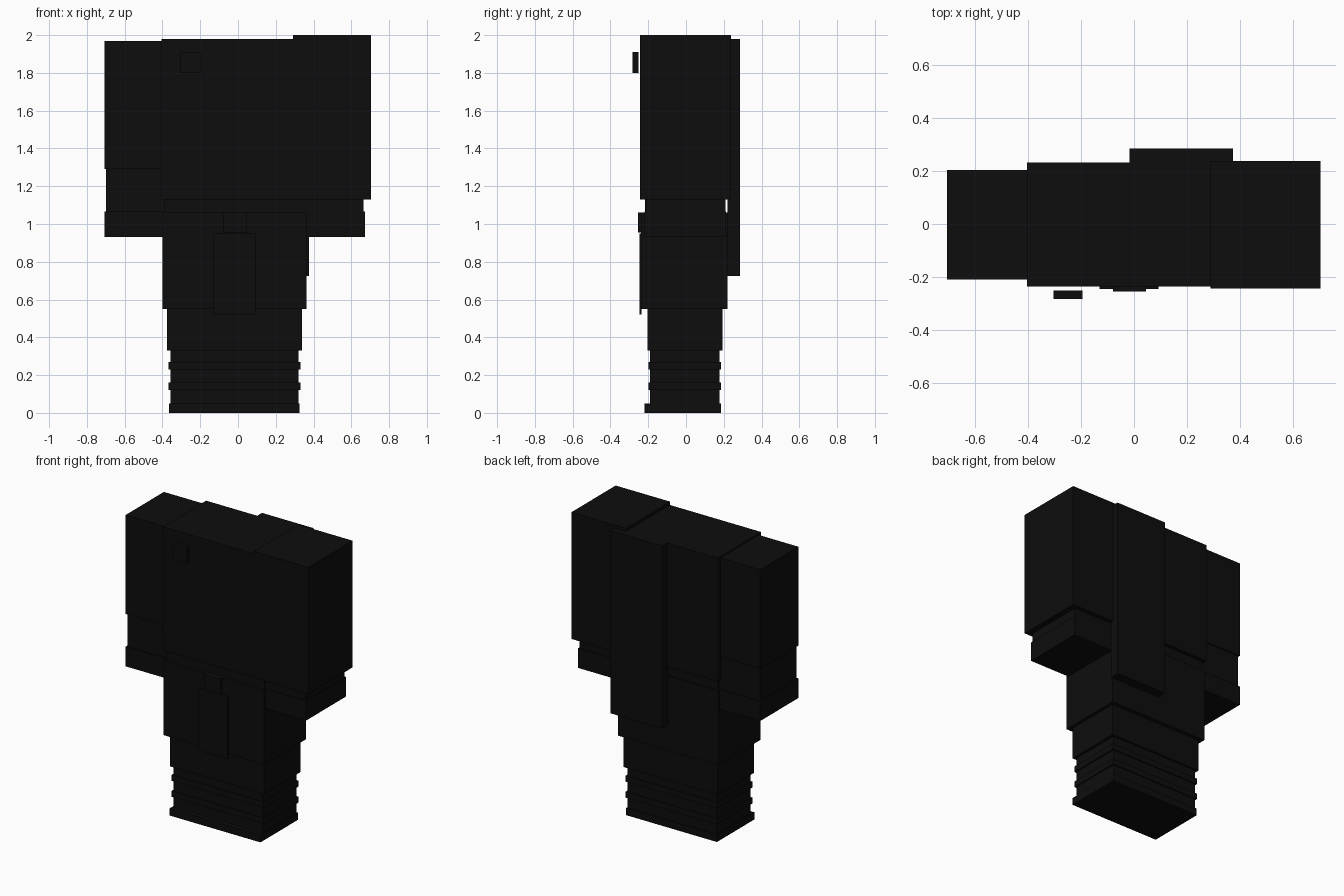
import bpy
from mathutils import Matrix, Vector

cube = bpy.data.objects.get("Cube")
if cube:
    bpy.data.objects.remove(cube, do_unlink=True)

# Single near-black colour
black = bpy.data.materials.new("black")
black.use_nodes = True
colour = (0.004, 0.004, 0.004, 1.0)
black.diffuse_color = colour
black.node_tree.nodes["Principled BSDF"].inputs["Base Color"].default_value = colour


def block(name, x, y, z):
    """Axis-aligned box spanning the given (min, max) ranges."""
    centre = Vector([(a + b) / 2 for a, b in (x, y, z)])
    size = [b - a for a, b in (x, y, z)]
    bpy.ops.mesh.primitive_cube_add(size=1, location=centre)
    ob = bpy.context.object
    ob.name = name
    ob.data.transform(Matrix.Diagonal((*size, 1)))
    ob.data.materials.append(black)
    return ob


# Boots and trousers
block("boot_sole", (-0.365, 0.325), (-0.22, 0.185), (0.0, 0.05))
block("boot_shaft", (-0.357, 0.32), (-0.19, 0.178), (0.05, 0.33))
for i, z in enumerate((0.12, 0.23)):
    block(f"boot_strap_{i + 1}", (-0.367, 0.33), (-0.198, 0.186), (z, z + 0.04))
block("trousers", (-0.375, 0.34), (-0.205, 0.193), (0.33, 0.56))

# Coat skirt, waist and chest
block("coat_skirt", (-0.40, 0.362), (-0.237, 0.22), (0.55, 1.06))
block("waist", (-0.39, 0.355), (-0.217, 0.208), (1.06, 1.13))
block("coat_chest", (-0.405, 0.36), (-0.237, 0.233), (1.13, 1.98))

# Front flap, buckle and badge
block("front_flap", (-0.13, 0.093), (-0.245, -0.235), (0.52, 0.95))
block("belt_buckle", (-0.08, 0.045), (-0.255, -0.235), (0.955, 1.06))
block("chest_badge", (-0.305, -0.195), (-0.283, -0.252), (1.80, 1.91))

# Half cape hanging on the left of the back
block("back_cape", (-0.017, 0.375), (0.22, 0.285), (0.725, 1.98))

# Right arm
block("right_sleeve", (-0.707, -0.39), (-0.21, 0.205), (1.29, 1.97))
block("right_forearm", (-0.70, -0.39), (-0.2, 0.196), (1.06, 1.29))
block("right_glove", (-0.707, -0.385), (-0.21, 0.205), (0.93, 1.065))

# Left arm under a wide shoulder cover
block("left_shoulder_cover", (0.29, 0.705), (-0.243, 0.238), (1.13, 2.0))
block("left_forearm", (0.355, 0.665), (-0.215, 0.208), (1.06, 1.14))
block("left_glove", (0.355, 0.672), (-0.22, 0.213), (0.93, 1.065))
